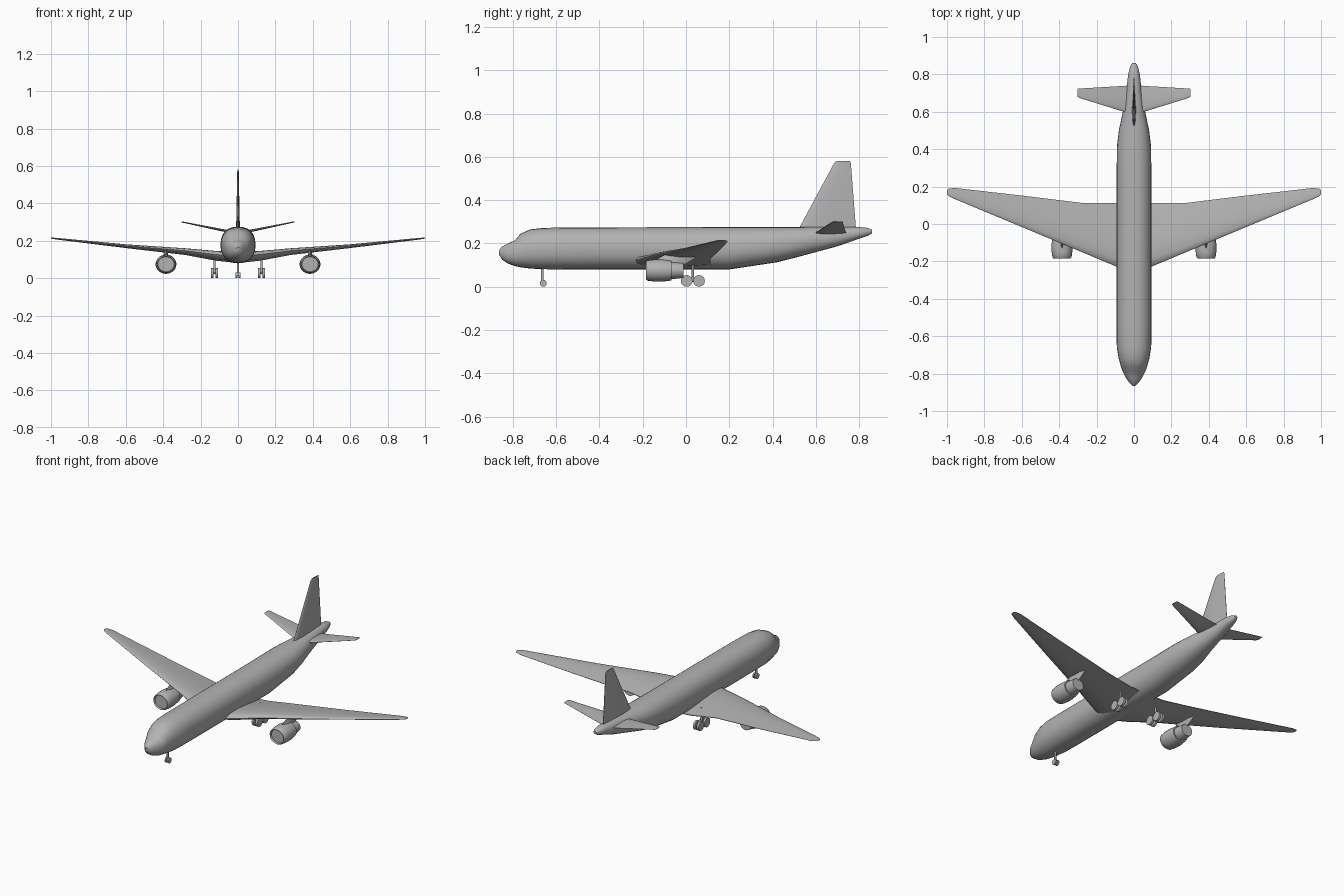
import bpy, bmesh, math
from mathutils import Vector, Matrix

cube = bpy.data.objects.get("Cube")
if cube:
    bpy.data.objects.remove(cube)

GREY = (0.45, 0.45, 0.45, 1)
paint = bpy.data.materials.new("airframe grey")
paint.use_nodes = True
paint.diffuse_color = GREY
paint.node_tree.nodes["Principled BSDF"].inputs["Base Color"].default_value = GREY


def finish(name, bm, mirror=False, angle=40):
    bmesh.ops.recalc_face_normals(bm, faces=bm.faces)
    mesh = bpy.data.meshes.new(name)
    bm.to_mesh(mesh)
    bm.free()
    obj = bpy.data.objects.new(name, mesh)
    bpy.context.collection.objects.link(obj)
    mesh.materials.append(paint)
    bpy.ops.object.select_all(action="DESELECT")
    obj.select_set(True)
    bpy.context.view_layer.objects.active = obj
    bpy.ops.object.shade_smooth_by_angle(angle=math.radians(angle))
    if mirror:
        obj.modifiers.new("Mirror", "MIRROR").use_mirror_merge = False
    return obj


def loft(name, rings, mirror=False, angle=40):
    """Skin a list of equal point rings and cap both ends."""
    bm = bmesh.new()
    loops = [[bm.verts.new(p) for p in ring] for ring in rings]
    for a, b in zip(loops, loops[1:]):
        for i in range(len(a)):
            j = (i + 1) % len(a)
            bm.faces.new((a[i], a[j], b[j], b[i]))
    bm.faces.new(loops[0])
    bm.faces.new(loops[-1])
    return finish(name, bm, mirror, angle)


def oval(x, y, z, rx, rz, n=24, power=1.0):
    ring = []
    for i in range(n):
        a = math.tau * i / n
        c, s = math.cos(a), math.sin(a)
        ring.append((x + rx * math.copysign(abs(c) ** power, c), y,
                     z + rz * math.copysign(abs(s) ** power, s)))
    return ring


# Airfoil as (chord fraction, share of half thickness)
UPPER = [(0, 0), (0.03, 0.45), (0.12, 0.8), (0.32, 1), (0.6, 0.75), (1, 0.08)]
FOIL = UPPER + [(u, -t) for u, t in reversed(UPPER[1:])]


def panel(name, stations, upright=False, mirror=True):
    """Station: span, leading y, trailing y, leading z, trailing z, thickness."""
    rings = []
    for span, y0, y1, z0, z1, thick in stations:
        ring = []
        for u, t in FOIL:
            y, off = y0 + u * (y1 - y0), t * thick / 2
            ring.append((off, y, span) if upright
                        else (span, y, z0 + u * (z1 - z0) + off))
        rings.append(ring)
    return loft(name, rings, mirror)


# Fuselage: y, half width, bottom z, top z
BODY = [(-0.865, 0.008, 0.15, 0.168), (-0.85, 0.024, 0.125, 0.185),
        (-0.825, 0.042, 0.108, 0.199), (-0.79, 0.06, 0.095, 0.215),
        (-0.765, 0.069, 0.09, 0.245), (-0.72, 0.082, 0.084, 0.265),
        (-0.66, 0.092, 0.081, 0.272), (-0.55, 0.094, 0.08, 0.274),
        (0.2, 0.094, 0.08, 0.276), (0.42, 0.091, 0.113, 0.276),
        (0.5, 0.081, 0.133, 0.276), (0.6, 0.06, 0.16, 0.276),
        (0.7, 0.043, 0.187, 0.276), (0.8, 0.031, 0.222, 0.276),
        (0.84, 0.021, 0.235, 0.272), (0.86, 0.01, 0.247, 0.263)]
loft("fuselage", [oval(0, y, (lo + hi) / 2, w, (hi - lo) / 2, power=0.9)
                  for y, w, lo, hi in BODY])

# Wings, tailplanes and fin
panel("wings", [(0.03, -0.253, 0.115, 0.12, 0.098, 0.058),
                (0.12, -0.217, 0.113, 0.127, 0.105, 0.052),
                (0.28, -0.15, 0.113, 0.147, 0.132, 0.036),
                (0.6, -0.016, 0.152, 0.174, 0.166, 0.02),
                (0.96, 0.134, 0.193, 0.211, 0.209, 0.009),
                (0.99, 0.149, 0.189, 0.214, 0.213, 0.007),
                (1.0, 0.16, 0.18, 0.215, 0.215, 0.004)])
panel("tailplanes", [(0.01, 0.582, 0.742, 0.245, 0.245, 0.016),
                     (0.06, 0.602, 0.738, 0.252, 0.252, 0.014),
                     (0.295, 0.675, 0.724, 0.3, 0.3, 0.006),
                     (0.303, 0.682, 0.722, 0.301, 0.301, 0.003)])
panel("fin", [(0.24, 0.505, 0.787, 0, 0, 0.02), (0.275, 0.525, 0.785, 0, 0, 0.02),
              (0.572, 0.685, 0.762, 0, 0, 0.008), (0.582, 0.697, 0.757, 0, 0, 0.004)],
      upright=True, mirror=False)

# Engines: cowl with recessed intake, then the exhaust core
ENGINE_X, ENGINE_Z = 0.385, 0.075


def lathe(name, profile):
    loft(name, [oval(ENGINE_X, y, ENGINE_Z, r, r * 0.92) for y, r in profile], True)


lathe("engine_cowls", [(-0.172, 0.043), (-0.184, 0.046), (-0.178, 0.051), (-0.15, 0.055),
                       (-0.11, 0.056), (-0.067, 0.05)])
lathe("engine_cores", [(-0.08, 0.043), (-0.04, 0.041), (-0.012, 0.037)])
loft("engine_pylons", [[(ENGINE_X + s * w, y, z) for s, y in
                        ((0, y0), (1, y0 + 0.04), (1, y1 - 0.03), (0, y1),
                         (-1, y1 - 0.03), (-1, y0 + 0.04))]
                       for z, y0, y1, w in ((0.1, -0.15, -0.01, 0.012),
                                            (0.13, -0.13, 0.04, 0.012),
                                            (0.155, -0.085, 0.06, 0.01))], True)


# Landing gear
def rod(bm, start, end, radius, sides=20):
    a, b = Vector(start), Vector(end)
    turn = (b - a).to_track_quat("Z", "Y").to_matrix().to_4x4()
    bmesh.ops.create_cone(bm, cap_ends=True, segments=sides, radius1=radius,
                          radius2=radius, depth=(b - a).length,
                          matrix=Matrix.Translation((a + b) / 2) @ turn)


def gear(name, x, axles, y, radius, gap, width, top, mirror):
    wheels, legs = bmesh.new(), bmesh.new()
    for axle in axles:
        for side in (-1, 1):
            mid = x + side * gap
            rod(wheels, (mid - width / 2, axle, radius), (mid + width / 2, axle, radius), radius)
        rod(legs, (x - gap, axle, radius), (x + gap, axle, radius), 0.005, 10)
    rod(legs, (x, y, radius), (x, y, top), 0.006, 10)
    if len(axles) > 1:
        rod(legs, (x, axles[0], radius), (x, axles[-1], radius), 0.006, 10)
    finish(name + "_wheels", wheels, mirror)
    finish(name + "_legs", legs, mirror)


gear("main_gear", 0.125, (0.003, 0.06), 0.032, 0.027, 0.012, 0.013, 0.125, True)
gear("nose_gear", 0, (-0.66,), -0.664, 0.016, 0.008, 0.009, 0.1, False)
